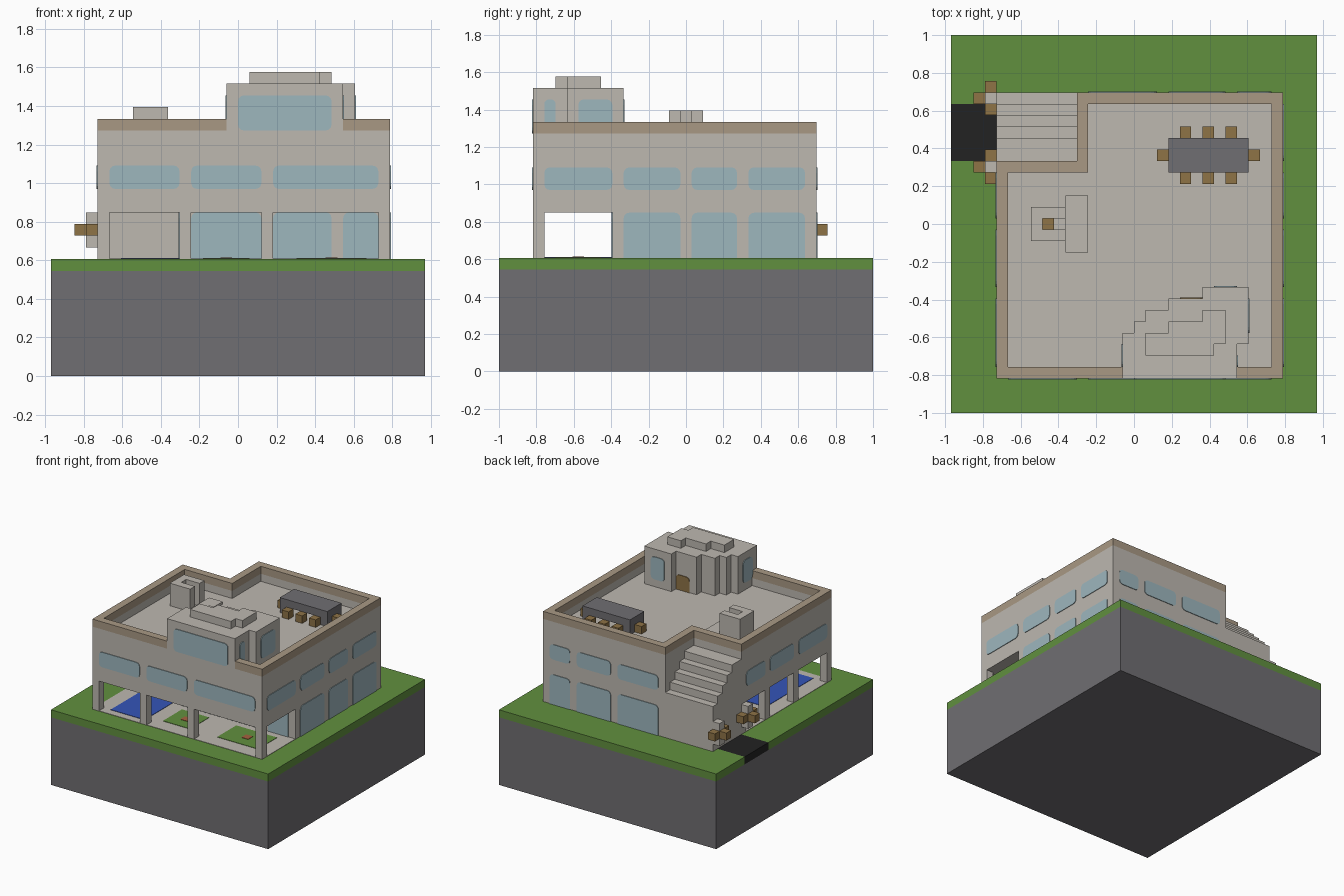
import bpy, bmesh, math
from mathutils import Vector

if "Cube" in bpy.data.objects:
    bpy.data.objects.remove(bpy.data.objects["Cube"], do_unlink=True)

U = 2 / 33            # building module
PLATE = 0.005         # thickness of applied panels


def material(name, r, g, b):
    lin = [((c / 255 + 0.055) / 1.055) ** 2.4 for c in (r, g, b)] + [1]
    m = bpy.data.materials.new(name)
    m.use_nodes = True
    m.diffuse_color = lin
    m.node_tree.nodes["Principled BSDF"].inputs["Base Color"].default_value = lin
    return m


STONE = material("pale stone", 189, 184, 176)
TRIM = material("tan trim", 169, 153, 132)
GLASS = material("pale blue glass", 158, 183, 190)
ROCK = material("dark grey rock", 112, 110, 114)
GRASS = material("grass green", 97, 144, 63)
ASPHALT = material("black asphalt", 34, 34, 34)
WOOD = material("brown wood", 142, 115, 70)
WATER = material("pool blue", 52, 84, 184)
CLAY = material("red clay", 165, 98, 62)


def pos(i, j, k):
    return Vector((i * U - 16 * U, j * U - 1, k * U))


def extrude(name, points, offset, mat):
    """Closed solid from a flat outline swept along an offset."""
    bm = bmesh.new()
    face = bm.faces.new([bm.verts.new(p) for p in points])
    new = bmesh.ops.extrude_face_region(bm, geom=[face], use_keep_orig=True)
    moved = [v for v in new["geom"] if isinstance(v, bmesh.types.BMVert)]
    bmesh.ops.translate(bm, verts=moved, vec=offset)
    bmesh.ops.recalc_face_normals(bm, faces=bm.faces)
    mesh = bpy.data.meshes.new(name)
    bm.to_mesh(mesh)
    bm.free()
    mesh.materials.append(mat)
    obj = bpy.data.objects.new(name, mesh)
    bpy.context.collection.objects.link(obj)
    return obj


def prism(name, outline, k0, k1, mat):
    return extrude(name, [pos(i, j, k0) for i, j in outline], Vector((0, 0, (k1 - k0) * U)), mat)


def box(name, i0, i1, j0, j1, k0, k1, mat):
    return prism(name, [(i0, j0), (i1, j0), (i1, j1), (i0, j1)], k0, k1, mat)


def panel(name, side, at, a0, a1, k0, k1, mat=GLASS, low_round=True, r=0.5):
    """Thin rounded plate on a wall facing 'side' (+x, -x, +y or -y)."""
    corners = [(a1 - r, k1 - r, 0), (a0 + r, k1 - r, 90)]
    flat = [(a0 + r, k0 + r, 180), (a1 - r, k0 + r, 270)]
    outline = []
    for a, k, start in corners + (flat if low_round else []):
        for n in range(4):
            t = math.radians(start + n * 30)
            outline.append((a + r * math.cos(t), k + r * math.sin(t)))
    if not low_round:
        outline += [(a0, k0), (a1, k0)]
    points = [pos(at, a, k) if side[1] == "x" else pos(a, at, k) for a, k in outline]
    step = PLATE if side[0] == "+" else -PLATE
    offset = Vector((step, 0, 0)) if side[1] == "x" else Vector((0, step, 0))
    extrude(name, points, offset, mat)


def ground_plate(name, i0, i1, j0, j1, mat, height):
    box(name, i0, i1, j0, j1, 10, 10 + height / U, mat)


# Plot of land with driveway
box("rock_base", 0, 32, 0, 33, 0, 9, ROCK)
prism("lawn", [(0, 0), (32, 0), (32, 33), (0, 33), (0, 27), (4, 27), (4, 22), (0, 22)], 9, 10, GRASS)
box("driveway", 0, 4, 22, 27, 9, 10, ASPHALT)

# Terrace floor, pool and planted beds
ground_plate("terrace_floor", 4, 29, 3, 28, STONE, 0.003)
ground_plate("pool", 6, 11, 4, 14, WATER, 0.006)
ground_plate("small_bed", 13, 17, 5, 9, GRASS, 0.006)
ground_plate("large_bed", 21, 27, 5, 9, GRASS, 0.006)
ground_plate("small_bed_clay", 14.5, 15.5, 6.5, 7.5, CLAY, 0.009)
ground_plate("large_bed_clay", 23.5, 24.5, 6.5, 7.5, CLAY, 0.009)

# Ground floor: enclosed rooms and open posts
box("ground_rooms", 11, 29, 10, 28, 10, 14, STONE)
box("stair_base", 4, 11, 21, 28, 10, 14, STONE)
for i in (4, 11, 18, 28):
    box("front_post", i, i + 1, 3, 4, 10, 14, STONE)
for j in (10, 16):
    box("side_post", 4, 5, j, j + 1, 10, 14, STONE)

# Upper floor wraps round the stair corner
wall_outline = [(4, 3), (29, 3), (29, 28), (11, 28), (11, 22), (4, 22)]
prism("upper_floor", wall_outline, 14, 20, STONE)

# Roof parapet: stone below, tan coping above
bars = [(4, 15, 3, 4), (25, 29, 3, 4), (28, 29, 4, 28), (11, 28, 27, 28),
        (11, 12, 21, 27), (4, 11, 21, 22), (4, 5, 4, 21)]
for bar in bars:
    box("parapet_wall", *bar, 20, 21, STONE)
    box("parapet_coping", *bar, 21, 22, TRIM)

# Outdoor stair
for n in range(6):
    box("stair_step", 4, 11, 27 - n, 28 - n, 14, min(16 + n, 20), STONE)

# Windows shared by the walls: spans along each side
front_spans = [(5, 11), (12, 18), (19, 28)]
side_spans = [(4, 10), (11, 16), (17, 21), (22, 27)]
back_spans = [(12, 18), (19, 24), (25, 28)]
for a, b in front_spans:
    panel("front_upper_window", "-y", 3, a, b, 16, 18)
for n, (a, b) in enumerate(side_spans):
    panel("left_upper_window", "+x", 29, a, b, 16, 18)
    if n > 0:
        panel("left_ground_window", "+x", 29, a, b, 10, 14, low_round=False)
    if n < 3:
        panel("right_upper_window", "-x", 4, a, b, 16, 18)
for a, b in back_spans:
    panel("back_upper_window", "+y", 28, a, b, 16, 18)
    panel("back_ground_window", "+y", 28, a, b, 10, 14, low_round=False)
    panel("terrace_window", "-y", 10, a, b, 10, 14, low_round=False)
for a, b in side_spans[1:3]:
    panel("pool_window", "-x", 11, a, b, 10, 14, low_round=False)

# Stepped roof house with its cap
prism("roof_house", [(15, 3), (25, 3), (25, 6), (26, 6), (26, 11), (22, 11), (22, 10), (19, 10),
                     (19, 9), (17, 9), (17, 8), (16, 8), (16, 7), (15, 7)], 20, 25, STONE)
prism("roof_house_cap", [(17, 5), (23, 5), (23, 6), (24, 6), (24, 9), (22, 9), (22, 8),
                         (19, 8), (19, 7), (17, 7)], 25, 26, STONE)
panel("roof_house_front_window", "-y", 3, 16, 24, 21, 24)
panel("roof_house_left_window", "+x", 25, 4, 5, 21, 24, r=0.4)
panel("roof_house_left_window", "+x", 26, 7, 10, 21, 24)
panel("roof_house_right_window", "-x", 15, 4, 6, 21, 24)
panel("roof_house_back_window", "+y", 11, 23, 25, 21, 24)
panel("roof_house_door", "+y", 10, 20, 22, 20, 22, WOOD, low_round=False)

# Outdoor fireplace with log and hearth
prism("fireplace", [(7, 15), (10, 15), (10, 16), (8, 16), (8, 17), (10, 17), (10, 18), (7, 18)], 20, 23, STONE)
box("fire_log", 8, 9, 16, 17, 20, 21, WOOD)
box("hearth", 10, 12, 14, 19, 20, 20.35, STONE)

# Dining table and stools
box("table_top", 19, 26, 21, 24, 21, 22, ROCK)
for i in (19, 25):
    for j in (21, 23):
        box("table_leg", i, i + 1, j, j + 1, 20, 21, ROCK)
stools = [(i, j) for i in (20, 22, 24) for j in (20, 24)] + [(18, 22), (26, 22)]
for i, j in stools:
    box("stool", i, i + 1, j, j + 1, 20, 21, WOOD)

# Driveway pillars, each with three wooden lamps
for j in (21, 27):
    box("lamp_pillar", 3, 4, j, j + 1, 11, 14, STONE)
    for i, dj in ((2, 0), (3, 1), (3, -1)):
        box("lamp", i, i + 1, j + dj, j + dj + 1, 12, 13, WOOD)
